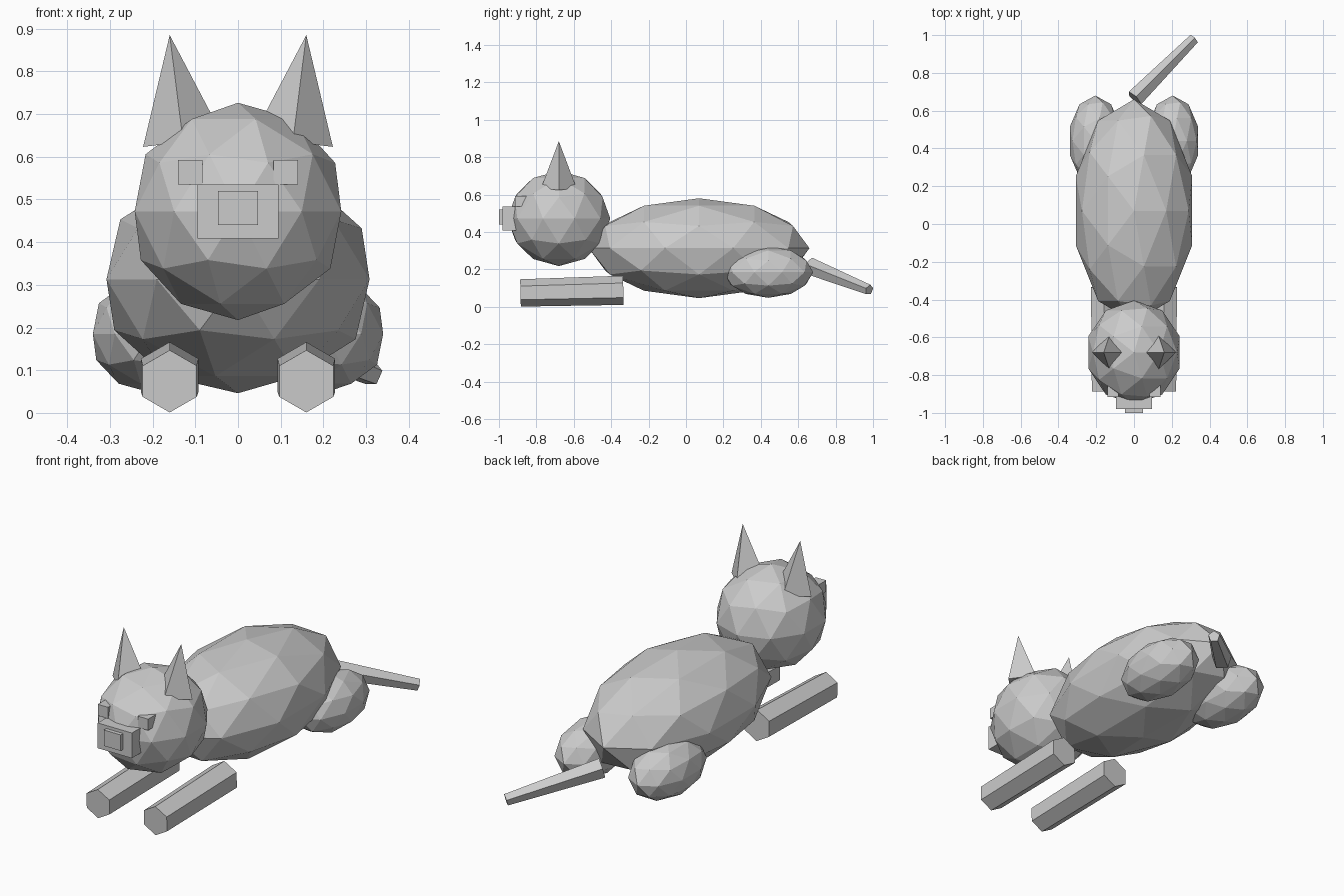
import bpy, bmesh, math
from mathutils import Vector

cube = bpy.data.objects.get("Cube")
if cube:
    bpy.data.objects.remove(cube, do_unlink=True)

# One plain grey for the whole animal
grey = bpy.data.materials.new("plain_grey")
grey.use_nodes = True
colour = (0.6, 0.6, 0.6, 1)
grey.diffuse_color = colour
grey.node_tree.nodes["Principled BSDF"].inputs["Base Color"].default_value = colour


def ball(name, centre, radii):
    """Faceted ellipsoid."""
    bpy.ops.mesh.primitive_ico_sphere_add(subdivisions=2, radius=1, location=centre)
    ob = bpy.context.object
    ob.name = name
    ob.scale = radii
    ob.data.materials.append(grey)


def box(name, low, high):
    """Box between two opposite corners."""
    low, high = Vector(low), Vector(high)
    bpy.ops.mesh.primitive_cube_add(size=1, location=(low + high) / 2)
    ob = bpy.context.object
    ob.name = name
    ob.scale = high - low
    ob.data.materials.append(grey)


def taper(name, start, end, r_start, r_end, sides, up):
    """Tapered prism along a line, with one corner towards up; ends in a point if r_end is 0."""
    start, end = Vector(start), Vector(end)
    axis = (end - start).normalized()
    side = axis.cross(Vector(up)).normalized()
    up = side.cross(axis)
    bm = bmesh.new()
    rings = []
    for centre, radius in ((start, r_start), (end, r_end)):
        ring = []
        for i in range(sides):
            a = math.tau * i / sides
            ring.append(bm.verts.new(centre + radius * (up * math.cos(a) + side * math.sin(a))))
        rings.append(ring)
        if radius:
            bm.faces.new(ring)
    for i in range(sides):
        j = (i + 1) % sides
        bm.faces.new((rings[0][i], rings[0][j], rings[1][j], rings[1][i]))
    bmesh.ops.remove_doubles(bm, verts=bm.verts[:], dist=0.0001)
    bmesh.ops.recalc_face_normals(bm, faces=bm.faces[:])
    mesh = bpy.data.meshes.new(name)
    bm.to_mesh(mesh)
    bm.free()
    mesh.materials.append(grey)
    bpy.context.collection.objects.link(bpy.data.objects.new(name, mesh))


# Body and head
ball("body", (0, 0.07, 0.313), (0.324, 0.59, 0.267))
ball("head", (0, -0.68, 0.472), (0.2545, 0.275, 0.2545))

# Muzzle and nose
box("muzzle", (-0.095, -0.98, 0.408), (0.095, -0.86, 0.535))
box("nose", (-0.047, -1.0, 0.44), (0.047, -0.96, 0.52))

# Paired parts
tilt, ear_height = 0.1255, 0.252
for label, s in (("left", 1), ("right", -1)):
    box(label + "_eye", (s * 0.1115 - 0.0285, -0.915, 0.535),
        (s * 0.1115 + 0.0285, -0.85, 0.592))
    tip = Vector((s * 0.16, -0.68, 0.885))
    base = tip - ear_height * Vector((s * math.sin(tilt), 0, math.cos(tilt)))
    taper(label + "_ear", base, tip, 0.0946, 0, 4, (0, 1, 0))
    taper(label + "_front_leg", (s * 0.16, -0.335, 0.088), (s * 0.16, -0.885, 0.074),
          0.078, 0.073, 6, (0, 0, 1))
    ball(label + "_hind_leg", (s * 0.205, 0.44, 0.185), (0.142, 0.24, 0.137))

# Tail
taper("tail", (0.003, 0.665, 0.215), (0.317, 0.98, 0.09), 0.049, 0.029, 5, (0, 0, 1))
